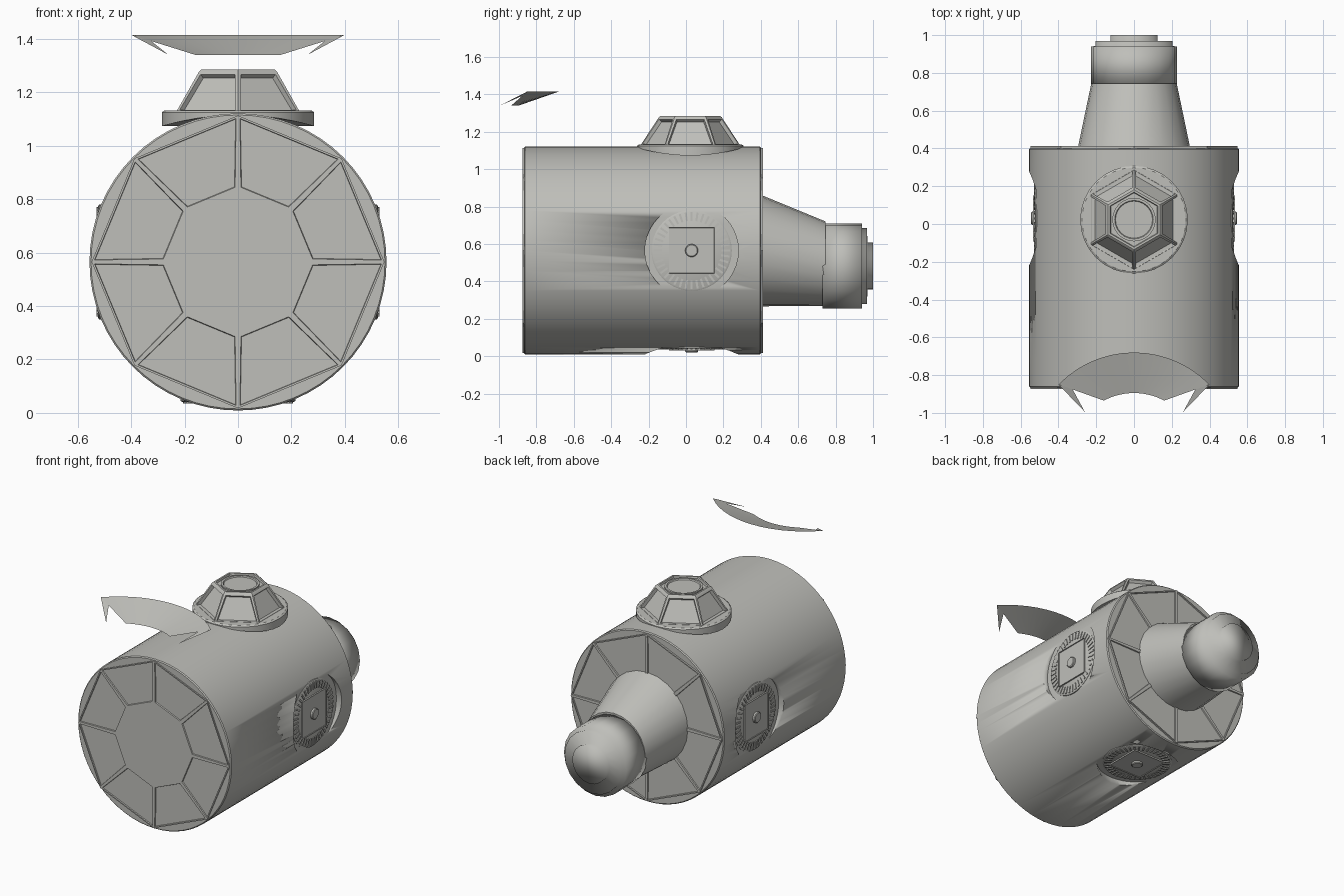
import bpy, bmesh, math
from mathutils import Matrix, Vector

if "Cube" in bpy.data.objects:
    bpy.data.objects.remove(bpy.data.objects["Cube"])

mat = bpy.data.materials.new("warm_grey")
mat.diffuse_color = (0.52, 0.52, 0.49, 1)
mat.use_nodes = True
mat.node_tree.nodes["Principled BSDF"].inputs["Base Color"].default_value = mat.diffuse_color
CZ = 0.565   # height of the hull axis
PY = 0.03    # y position of the ports and the cupola


def finish(name, bm, angle=30):
    bmesh.ops.recalc_face_normals(bm, faces=bm.faces)
    me = bpy.data.meshes.new(name)
    bm.to_mesh(me)
    bm.free()
    ob = bpy.data.objects.new(name, me)
    bpy.context.collection.objects.link(ob)
    me.materials.append(mat)
    bpy.ops.object.select_all(action='DESELECT')
    ob.select_set(True)
    bpy.context.view_layer.objects.active = ob
    bpy.ops.object.shade_smooth_by_angle(angle=math.radians(angle))
    return ob


def loft(bm, rings, sides, turn=0.0, cap=True):
    """Rings are (radius, centre offset along local y, height along local z)."""
    loops = []
    for r, oy, h in rings:
        loops.append([bm.verts.new((r * math.cos(turn + math.tau * i / sides),
                                    oy + r * math.sin(turn + math.tau * i / sides), h))
                      for i in range(sides)])
    walls = []
    for a, b in zip(loops, loops[1:]):
        for i in range(sides):
            j = (i + 1) % sides
            walls.append(bm.faces.new((a[i], a[j], b[j], b[i])))
    caps = [bm.faces.new(loops[0][::-1]), bm.faces.new(loops[-1])] if cap else []
    return walls, caps, loops


# local z -> world +y (back) and -y (front), local y -> world up
BACK = Matrix(((-1, 0, 0, 0), (0, 0, 1, 0), (0, 1, 0, CZ), (0, 0, 0, 1)))
FRONT = Matrix(((1, 0, 0, 0), (0, 0, -1, 0), (0, 1, 0, CZ), (0, 0, 0, 1)))

# port directions: right, left and underside
PORTS = {
    "right": Matrix.Translation((0, PY, CZ)) @ Matrix.Rotation(math.pi / 2, 4, 'Y'),
    "left": Matrix.Translation((0, PY, CZ)) @ Matrix.Rotation(-math.pi / 2, 4, 'Y'),
    "bottom": Matrix.Translation((0, PY, CZ)) @ Matrix.Rotation(math.pi, 4, 'Y'),
}

# hull cylinder
bm = bmesh.new()
loft(bm, [(0.55, 0, -0.866), (0.556, 0, -0.86), (0.556, 0, 0.395), (0.55, 0, 0.401)], 64)
bm.transform(BACK)
hull = finish("hull", bm)

# flat seats cut in the hull for the ports
for key, m in PORTS.items():
    bm = bmesh.new()
    loft(bm, [(0.25, 0, 0.518), (0.25, 0, 0.7)], 40)
    bm.transform(m)
    cutter = finish("cutter_" + key, bm)
    cutter.hide_render = True
    bpy.context.view_layer.objects.active = hull
    mod = hull.modifiers.new("seat", 'BOOLEAN')
    mod.operation = 'DIFFERENCE'
    mod.solver = 'EXACT'
    mod.object = cutter
    bpy.ops.object.modifier_apply(modifier=mod.name)
    bpy.data.objects.remove(cutter)

# octagonal end plates with eight sunken panels
for name, m, h in (("front_end_plate", FRONT, 0.874), ("back_end_plate", BACK, 0.412)):
    bm = bmesh.new()
    loft(bm, [(0.548, 0, h - 0.03), (0.548, 0, h)], 8, cap=False)
    panels, caps, loops = loft(bm, [(0.548, 0, h), (0.272, 0, h)], 8, cap=False)
    bm.faces.new(loops[-1])
    bmesh.ops.recalc_face_normals(bm, faces=bm.faces)
    for f in panels:
        if f.normal.z < 0:
            f.normal_flip()
    bmesh.ops.inset_individual(bm, faces=panels, thickness=0.013, depth=0)
    bmesh.ops.inset_individual(bm, faces=panels, thickness=0.003, depth=-0.007)
    bm.transform(m)
    finish(name, bm)

# slanted tunnel behind the hull
bm = bmesh.new()
loft(bm, [(0.298, 0, 0.40), (0.226, -0.07, 0.745)], 24)
bm.transform(BACK)
finish("slanted_tunnel", bm)

# stepped docking collar at the tail
bm = bmesh.new()
o = -0.083
loft(bm, [(0.227, o, 0.73), (0.227, o, 0.94), (0.203, o, 0.942), (0.203, o, 0.968),
          (0.125, o, 0.97), (0.125, o, 1.0)], 20)
bm.transform(BACK)
finish("docking_collar", bm, 100)

# round ports: disc, radial ribs, framed square hatch, knob
for key, m in PORTS.items():
    bm = bmesh.new()
    loft(bm, [(0.215, 0, 0.48), (0.215, 0, 0.520), (0.208, 0, 0.524)], 40)
    for i in range(40):
        mm = (Matrix.Rotation(math.tau * i / 40, 4, 'Z') @ Matrix.Translation((0.182, 0, 0.525))
              @ Matrix.Diagonal((0.046, 0.011, 0.008, 1)))
        bmesh.ops.create_cube(bm, size=1, matrix=mm)
    bm.transform(m)
    finish(key + "_port_ring", bm)

    bm = bmesh.new()
    s = math.sqrt(2)
    walls, caps, _ = loft(bm, [(0.122 * s, 0, 0.51), (0.122 * s, 0, 0.534)], 4, math.pi / 4)
    bmesh.ops.inset_individual(bm, faces=[caps[1]], thickness=0.012, depth=0)
    bmesh.ops.inset_individual(bm, faces=[caps[1]], thickness=0.003, depth=-0.005)
    loft(bm, [(0.035, 0, 0.52), (0.035, 0, 0.54), (0.03, 0, 0.544)], 16)
    bm.transform(m)
    finish(key + "_port_hatch", bm)

# cupola flange, saddle-shaped underneath to follow the hull
bm = bmesh.new()
_, _, loops = loft(bm, [(0.285, 0, 1.1), (0.285, 0, 1.125), (0.275, 0, 1.132)], 32)
for v in loops[0]:
    v.co.z = 1.115 - 0.042 * (v.co.x / 0.285) ** 2
bm.transform(Matrix.Translation((0, PY - 0.007, 0)))
finish("cupola_flange", bm)

# six-sided cupola with sunken windows
bm = bmesh.new()
walls, caps, _ = loft(bm, [(0.268, 0, 1.125), (0.168, 0, 1.278), (0.158, 0, 1.285)], 6, math.pi / 2)
windows = walls[:6]
bmesh.ops.recalc_face_normals(bm, faces=bm.faces)
bmesh.ops.inset_individual(bm, faces=windows, thickness=0.016, depth=0)
bmesh.ops.inset_individual(bm, faces=windows, thickness=0.006, depth=-0.02)
bmesh.ops.inset_individual(bm, faces=[caps[1]], thickness=0.012, depth=0)
bmesh.ops.inset_individual(bm, faces=[caps[1]], thickness=0.004, depth=-0.012)
bm.transform(Matrix.Translation((0, PY - 0.007, 0)))
finish("cupola", bm)

# round skylight on the cupola
bm = bmesh.new()
loft(bm, [(0.115, 0, 1.26), (0.115, 0, 1.282), (0.102, 0, 1.282), (0.098, 0, 1.275)], 24)
bm.transform(Matrix.Translation((0, PY - 0.007, 0)))
finish("cupola_skylight", bm)

# loose curved shield floating above the front: cone strip plus two slivers
bm = bmesh.new()
AY = -1.235
N = 14
outer, inner = [], []
for i in range(N + 1):
    t = 2 * i / N - 1
    a, b = math.radians(46) * t, math.radians(28) * t
    outer.append(bm.verts.new((0.555 * math.sin(a), AY + 0.555 * math.cos(a), 1.415)))
    inner.append(bm.verts.new((0.34 * math.sin(b), AY + 0.34 * math.cos(b), 1.34)))
for i in range(N):
    bm.faces.new((inner[i], inner[i + 1], outer[i + 1], outer[i]))
for sx in (-1, 1):
    pts = [(0.4, -0.85, 1.415), (0.325, -0.875, 1.392), (0.26, -0.995, 1.34)]
    bm.faces.new([bm.verts.new((sx * x, y, z)) for x, y, z in pts])
finish("loose_shield", bm)
